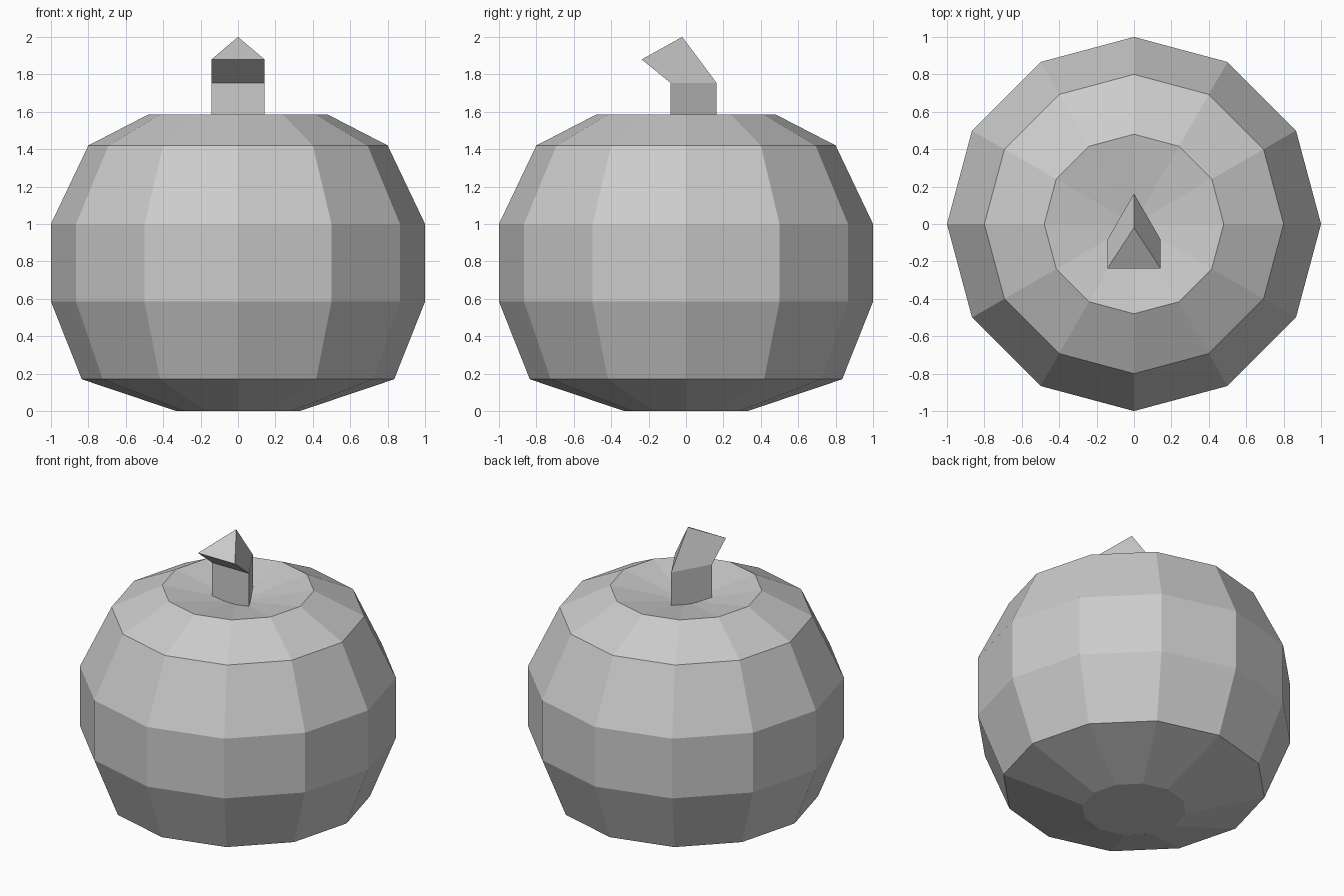
import bpy, bmesh
from math import sin, cos, tau

if "Cube" in bpy.data.objects:
    bpy.data.objects.remove(bpy.data.objects["Cube"])


def make_object(name, bm):
    bmesh.ops.recalc_face_normals(bm, faces=bm.faces)
    mesh = bpy.data.meshes.new(name)
    bm.to_mesh(mesh)
    bm.free()
    obj = bpy.data.objects.new(name, mesh)
    bpy.context.collection.objects.link(obj)
    return obj


def loft(bm, rings):
    """Skin matching rings of points with quads; return the vertex rings."""
    rows = [[bm.verts.new(p) for p in ring] for ring in rings]
    n = len(rows[0])
    for low, high in zip(rows, rows[1:]):
        for i in range(n):
            j = (i + 1) % n
            bm.faces.new((low[i], low[j], high[j], high[i]))
    return rows


# Body: twelve-sided lathe with a flat base and a dished top
SIDES = 12
profile = [(0.33, 0.0), (0.835, 0.17), (1.0, 0.585),
           (1.0, 1.0), (0.80, 1.42), (0.48, 1.585)]
bm = bmesh.new()
rows = loft(bm, [[(r * cos(tau * i / SIDES), r * sin(tau * i / SIDES), z)
                  for i in range(SIDES)] for r, z in profile])
bm.faces.new(rows[0])
dish = bm.verts.new((0, 0, 1.495))
for i in range(SIDES):
    bm.faces.new((rows[-1][i], rows[-1][(i + 1) % SIDES], dish))
make_object("body", bm)

# Stem: triangular prism that bends forward to a slanted tip
# Each section: back point (y, z), front pair (y, z)
W = 0.142
sections = [((0.163, 1.46), (-0.083, 1.46)),
            ((0.163, 1.755), (-0.083, 1.755)),
            ((-0.02, 2.0), (-0.237, 1.88))]
bm = bmesh.new()
rows = loft(bm, [[(0, *back), (-W, *front), (W, *front)]
                 for back, front in sections])
bm.faces.new(rows[0])
bm.faces.new(rows[-1])
make_object("stem", bm)
